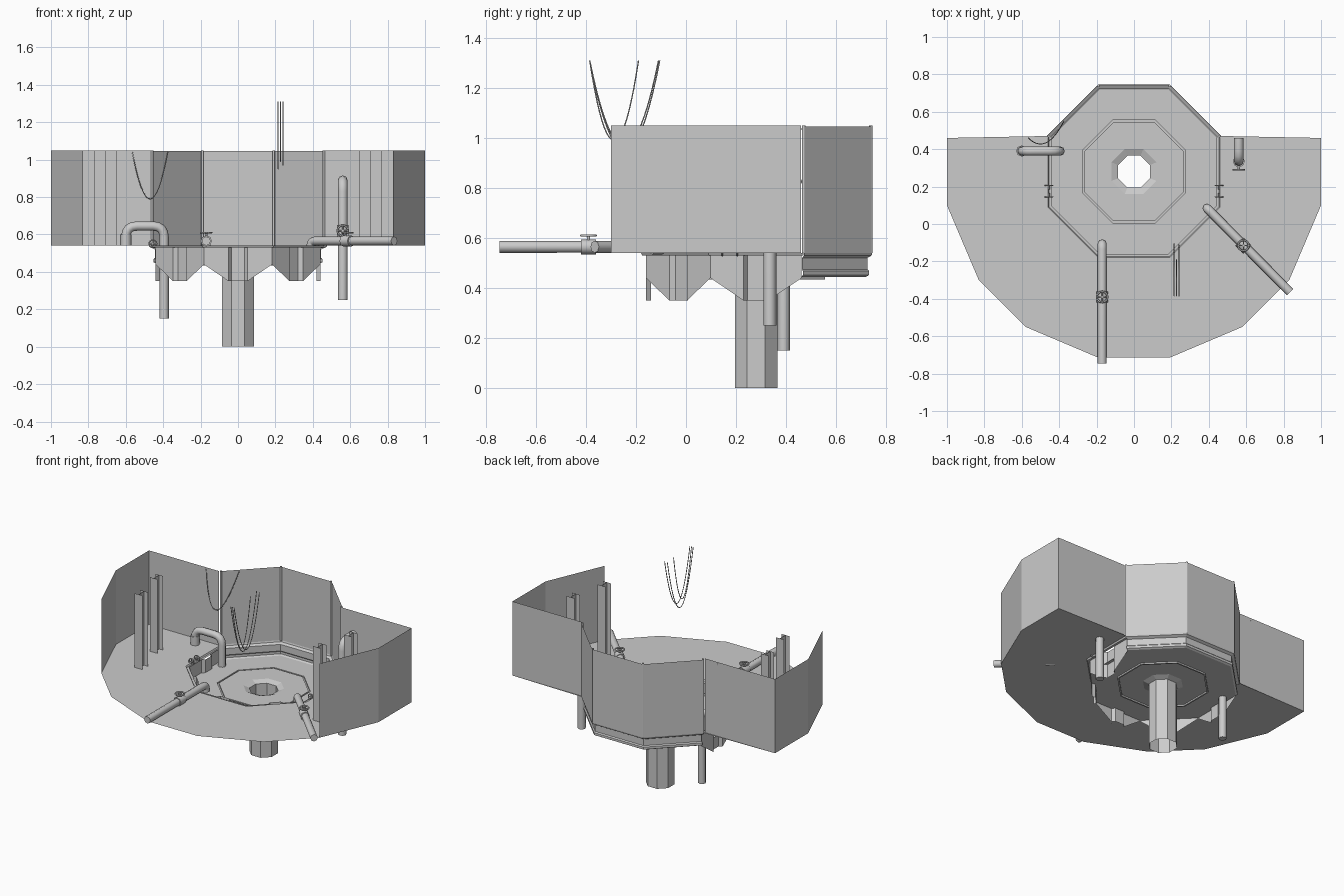
import bpy, math
from math import sin, cos, pi, tan, radians
from mathutils import Vector

cube = bpy.data.objects.get("Cube")
if cube:
    bpy.data.objects.remove(cube, do_unlink=True)

grey = bpy.data.materials.new("plain grey")
grey.use_nodes = True
COLOR = (0.6, 0.6, 0.6, 1)
grey.diffuse_color = COLOR
grey.node_tree.nodes["Principled BSDF"].inputs["Base Color"].default_value = COLOR

CY = 0.28            # centre of the octagonal pan
FLOOR, TOP = 0.54, 1.05


def add_mesh(name, verts, faces, smooth=False):
    me = bpy.data.meshes.new(name)
    me.from_pydata([tuple(v) for v in verts], [], faces)
    me.materials.append(grey)
    ob = bpy.data.objects.new(name, me)
    bpy.context.collection.objects.link(ob)
    if smooth:
        me.polygons.foreach_set("use_smooth", [True] * len(me.polygons))
    return ob


def strip(name, lower, upper):
    """Sheet between two rows of points."""
    n = len(lower)
    return add_mesh(name, list(lower) + list(upper),
                    [(i, i + 1, n + i + 1, n + i) for i in range(n - 1)])


def octagon(apothem, z, first=0, count=9):
    """Corners of an octagon; corner 0 lies just before the +x side."""
    r = apothem / cos(pi / 8)
    return [Vector((r * cos((i - 0.5) * pi / 4), CY + r * sin((i - 0.5) * pi / 4), z))
            for i in range(first, first + count)]


def rings(name, profile, first=0, count=9):
    """Octagonal sheet through (apothem, z) steps."""
    verts, faces = [], []
    for a, z in profile:
        verts += octagon(a, z, first, count)
    for j in range(len(profile) - 1):
        for i in range(count - 1):
            k = j * count + i
            faces.append((k, k + 1, k + 1 + count, k + count))
    return add_mesh(name, verts, faces)


def tube(name, points, radius, bend=0.0, segments=4):
    """Round tube along a path, with rounded corners of the given bend."""
    pts = [Vector(p) for p in points]
    path = [pts[0]]
    for a, b, c in zip(pts, pts[1:], pts[2:]):
        if bend:
            p, q = b + (a - b).normalized() * bend, b + (c - b).normalized() * bend
            for i in range(segments + 1):
                t = i / segments
                path.append(p * (1 - t) ** 2 + b * 2 * t * (1 - t) + q * t * t)
        else:
            path.append(b)
    path.append(pts[-1])
    cu = bpy.data.curves.new(name, "CURVE")
    cu.dimensions = "3D"
    cu.bevel_depth = radius
    cu.bevel_resolution = 2
    cu.use_fill_caps = True
    sp = cu.splines.new("POLY")
    sp.points.add(len(path) - 1)
    for s, p in zip(sp.points, path):
        s.co = (*p, 1)
    cu.materials.append(grey)
    ob = bpy.data.objects.new(name, cu)
    bpy.context.collection.objects.link(ob)
    return ob


def valve(name, base, axis, radius=0.034, stem=0.045):
    """Hand wheel on a stem, pointing along the axis."""
    base, axis = Vector(base), Vector(axis).normalized()
    hub = base + axis * stem
    tube(name + "_stem", [base, hub + axis * 0.004], radius * 0.2)
    rot = axis.to_track_quat("Z", "Y")
    bpy.ops.mesh.primitive_torus_add(major_radius=radius * 0.85, minor_radius=radius * 0.15,
                                     major_segments=16, minor_segments=6,
                                     location=hub, rotation=rot.to_euler())
    wheel = bpy.context.object
    wheel.name = name + "_wheel"
    wheel.data.materials.append(grey)
    bpy.ops.object.shade_smooth()
    for i in range(2):
        d = rot @ Vector((cos(i * pi / 2), sin(i * pi / 2), 0)) * radius * 0.85
        tube(f"{name}_spoke_{i}", [hub - d, hub + d], radius * 0.1)


# Floor sheet wrapped round the pan opening
half_outer = [(1, 0.46), (1, 0.1), (0.83, -0.3), (0.58, -0.55), (0.19, -0.715)]
outer = half_outer + [(-x, y) for x, y in reversed(half_outer)]
opening = octagon(0.46, FLOOR, 4, 6)
floor_pts = [Vector((x, y, FLOOR)) for x, y in outer] + opening
add_mesh("floor", floor_pts, [tuple(reversed(range(len(floor_pts))))])

# Side walls and octagonal back wall
for side, s in (("left", 1), ("right", -1)):
    line = [(0.83, -0.3), (1, 0.1), (1, 0.46), (0.465, 0.46)]
    strip(side + "_wall", [(s * x, y, FLOOR) for x, y in line],
          [(s * x, y, TOP) for x, y in line])
rings("back_wall", [(0.465, FLOOR), (0.465, TOP - 0.005)], 1, 4)
for i, p in enumerate(octagon(0.459, FLOOR, 1, 4)):
    tube(f"wall_post_{i}", [p, p + Vector((0, 0, TOP - FLOOR))], 0.007)

# Back skirting below the wall
rings("back_skirting", [(0.465, FLOOR), (0.462, 0.53), (0.445, 0.52), (0.445, 0.475),
                        (0.452, 0.468), (0.452, 0.452), (0.44, 0.445)], 1, 4)
rings("opening_lip", [(0.46, FLOOR), (0.455, 0.53), (0.44, 0.53)], 4, 6)

# Hanging skirt panels, each folded into a channel at its middle
h = 0.44 * tan(pi / 8)
fold = [(-h, 0.44, 0.44), (-0.05, 0.44, 0.35), (-0.035, 0.42, 0.35),
        (0.035, 0.42, 0.35), (0.05, 0.44, 0.35), (h, 0.44, 0.44)]
for k in range(4, 9):
    a = k * pi / 4
    out, along = Vector((cos(a), sin(a), 0)), Vector((-sin(a), cos(a), 0))
    spots = [Vector((0, CY, 0)) + out * r + along * t for t, r, z in fold]
    strip(f"skirt_panel_{k - 3}",
          [p + Vector((0, 0, f[2])) for p, f in zip(spots, fold)],
          [p + Vector((0, 0, 0.535)) for p in spots])

# Pan with a ring groove and an open octagonal drain
rings("pan_and_drain", [(0.44, 0.445), (0.275, 0.445), (0.275, 0.435), (0.265, 0.435),
                        (0.265, 0.445), (0.12, 0.445), (0.085, 0.43), (0.085, 0)])

# Open H-section columns
for s in (1, -1):
    for i, (x, y) in enumerate(((0.68, -0.08), (0.74, 0.17))):
        w = 0.03
        verts, faces = [], []
        for a, b in (((-w, -w), (w, -w)), ((-w, w), (w, w)), ((0, -w), (0, w))):
            n = len(verts)
            for (u, v), z in ((a, FLOOR), (b, FLOOR), (b, TOP), (a, TOP)):
                verts.append((s * x + u, y + v, z))
            faces.append((n, n + 1, n + 2, n + 3))
        add_mesh(f"{'left' if s > 0 else 'right'}_column_{i}", verts, faces)

# Floor pipes with valves
PZ = 0.565
tube("front_pipe", [(-0.17, -0.105, 0.52), (-0.17, -0.105, PZ), (-0.17, -0.745, PZ)], 0.024, 0.03)
valve("front_valve", (-0.17, -0.39, PZ), (0, 0, 1))
tube("diagonal_pipe", [(0.39, 0.085, 0.52), (0.39, 0.085, PZ), (0.835, -0.365, PZ)], 0.024, 0.03)
valve("diagonal_valve", (0.585, -0.115, PZ), (0, 0, 1))
for name, p, d in (("front_valve_body", (-0.17, -0.39), (0, -1)),
                   ("diagonal_valve_body", (0.585, -0.115), (0.7, -0.7))):
    tube(name, [(p[0] - d[0] * 0.03, p[1] - d[1] * 0.03, PZ),
                (p[0] + d[0] * 0.03, p[1] + d[1] * 0.03, PZ)], 0.03)

# Bent pipes near the back
tube("bridge_pipe", [(-0.6, 0.39, FLOOR), (-0.6, 0.39, 0.645), (-0.395, 0.39, 0.645),
                     (-0.395, 0.39, 0.15)], 0.025, 0.06)
tube("bridge_pipe_collar", [(-0.6, 0.39, FLOOR), (-0.6, 0.39, 0.6)], 0.03)
tube("supply_pipe", [(0.56, 0.46, 0.89), (0.56, 0.335, 0.89), (0.56, 0.335, 0.25)], 0.026, 0.06)
tube("supply_valve_body", [(0.56, 0.335, 0.585), (0.56, 0.335, 0.65)], 0.032)
valve("supply_valve", (0.56, 0.335, 0.62), (0, -1, 0))

# Small valves at the pan edge
for s, side in ((1, "left"), (-1, "right")):
    for y, d in ((0.165, -1), (0.185, 1)):
        valve(f"{side}_edge_valve_{d + 1}", (s * 0.455, y, 0.55), (0, d, 0), 0.024, 0.02)


# Hanging cables
def cable(name, a, b, sag, push=(0, 0, 0)):
    a, b, push, pts = Vector(a), Vector(b), Vector(push), []
    for i in range(21):
        t = i / 20
        k = 4 * t * (1 - t)
        pts.append(a.lerp(b, t) + Vector((0, 0, -sag * k)) + push * k)
    tube(name, pts, 0.0025)


cable("wall_cable", (-0.565, 0.46, 1.04), (-0.375, 0.55, 1.04), 0.25, (0, -0.07, 0))
for i, (x, end, sag) in enumerate(((0.215, -0.105, 0.36), (0.228, -0.19, 0.32), (0.24, -0.11, 0.34))):
    cable(f"loose_cable_{i}", (x, -0.385, 1.31), (x, end, 1.31), sag)
